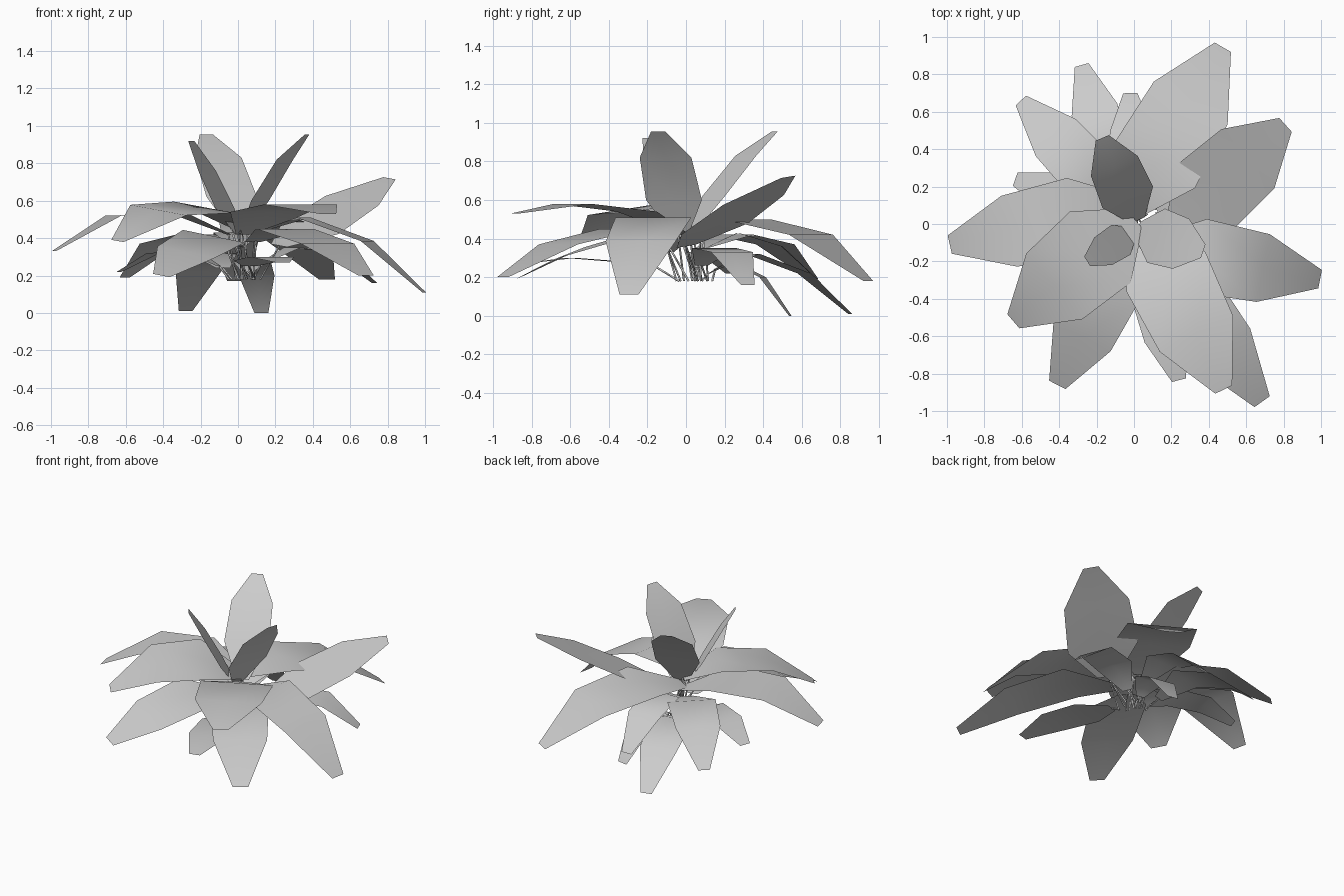
import bpy, bmesh, math
from mathutils import Vector

ROWS = (0.0, 0.28, 0.66, 1.0)      # position of each cross row along the leaf
WIDTH = (0.3, 1.05, 0.97)          # row half width as a share of the leaf's


def leaf(name, base, tip, heights, half, roll=0.0, tip_half=0.05):
    """One thin folded blade, running from base (x, y) to tip (x, y)."""
    b, t = Vector(base), Vector(tip)
    d = (t - b).normalized()
    side = Vector((d.y, -d.x, math.tan(roll))).normalized()
    bm = bmesh.new()
    prev = None
    for i, f in enumerate(ROWS):
        p = b.lerp(t, f).to_3d()
        p.z = heights[i]
        w = tip_half if i == 3 else half * WIDTH[i]
        row = [bm.verts.new(p + side * w * k) for k in (-1, 0, 1)]
        if prev:
            for k in range(2):
                bm.faces.new((prev[k], prev[k + 1], row[k + 1], row[k]))
        prev = row
    finish(name, bm)


def stalk(name, start, end, r=0.006):
    """Slim three-sided stalk under a leaf."""
    a, e = Vector(start), Vector(end)
    q = (e - a).to_track_quat('Z', 'Y')
    bm = bmesh.new()
    rings = []
    for p in (a, e):
        rings.append([bm.verts.new(p + q @ Vector((r * math.cos(k * 2.094),
                      r * math.sin(k * 2.094), 0))) for k in range(3)])
    for k in range(3):
        n = (k + 1) % 3
        bm.faces.new((rings[0][k], rings[0][n], rings[1][n], rings[1][k]))
    finish(name, bm)


def finish(name, bm):
    me = bpy.data.meshes.new(name)
    bm.to_mesh(me)
    bm.free()
    for p in me.polygons:
        p.use_smooth = True
    ob = bpy.data.objects.new(name, me)
    bpy.context.collection.objects.link(ob)


# wide outer leaves, arching out and down
outer = [
    ((-0.03, 0.07), (0.475, 0.945), (0.43, 0.50, 0.42, 0.18), 0.235),
    ((0.22, 0.0), (0.81, 0.53), (0.36, 0.45, 0.60, 0.72), 0.22, -0.12),
    ((0.1, -0.12), (0.995, -0.295), (0.43, 0.51, 0.385, 0.11), 0.19),
    ((0.08, -0.1), (0.685, -0.95), (0.38, 0.45, 0.37, 0.20), 0.18),
    ((0.05, -0.01), (0.48, -0.885), (0.42, 0.54, 0.58, 0.53), 0.225),
    ((-0.02, -0.1), (-0.41, -0.86), (0.36, 0.41, 0.325, 0.20), 0.18, 0.18),
    ((0.0, 0.03), (-0.645, -0.52), (0.45, 0.565, 0.55, 0.385), 0.24, 0.12),
    ((-0.05, 0.1), (-0.985, -0.11), (0.42, 0.53, 0.52, 0.33), 0.2),
]
# smaller leaves of the lower tier
lower = [
    ((0.06, -0.15), (0.24, -0.835), (0.25, 0.28, 0.30, 0.27), 0.13),
    ((-0.08, 0.15), (-0.28, 0.85), (0.24, 0.32, 0.22, 0.01), 0.13),
    ((-0.06, 0.08), (-0.605, 0.66), (0.35, 0.42, 0.37, 0.19), 0.15),
    ((0.0, 0.1), (-0.02, 0.70), (0.35, 0.43, 0.36, 0.17), 0.12),
    ((-0.1, 0.05), (-0.635, 0.24), (0.25, 0.33, 0.32, 0.22), 0.11),
    ((0.05, 0.12), (0.125, 0.54), (0.22, 0.28, 0.20, 0.0), 0.1),
    ((0.12, 0.08), (0.73, 0.32), (0.26, 0.35, 0.33, 0.16), 0.12),
]
# upright leaves in the heart
heart = [
    ((0.02, 0.02), (-0.17, 0.46), (0.42, 0.62, 0.83, 0.955), 0.14),
    ((0.02, -0.03), (0.37, -0.145), (0.42, 0.60, 0.82, 0.955), 0.145),
    ((0.0, -0.04), (-0.25, -0.20), (0.42, 0.56, 0.76, 0.92), 0.09),
]
for tier, leaves in (("outer", outer), ("lower", lower), ("heart", heart)):
    for i, spec in enumerate(leaves):
        small = 0.03 if tier == "heart" and i == 2 else (0.05 if tier == "outer" else 0.038)
        leaf(f"{tier}_leaf_{i + 1}", *spec, tip_half=small)
        bx, by = spec[0]
        a = i * 2.4
        stalk(f"{tier}_stalk_{i + 1}", (bx, by, spec[2][0]),
              (bx * 0.5 + 0.03 + 0.03 * math.cos(a), by * 0.5 + 0.04 + 0.03 * math.sin(a), 0.18))
